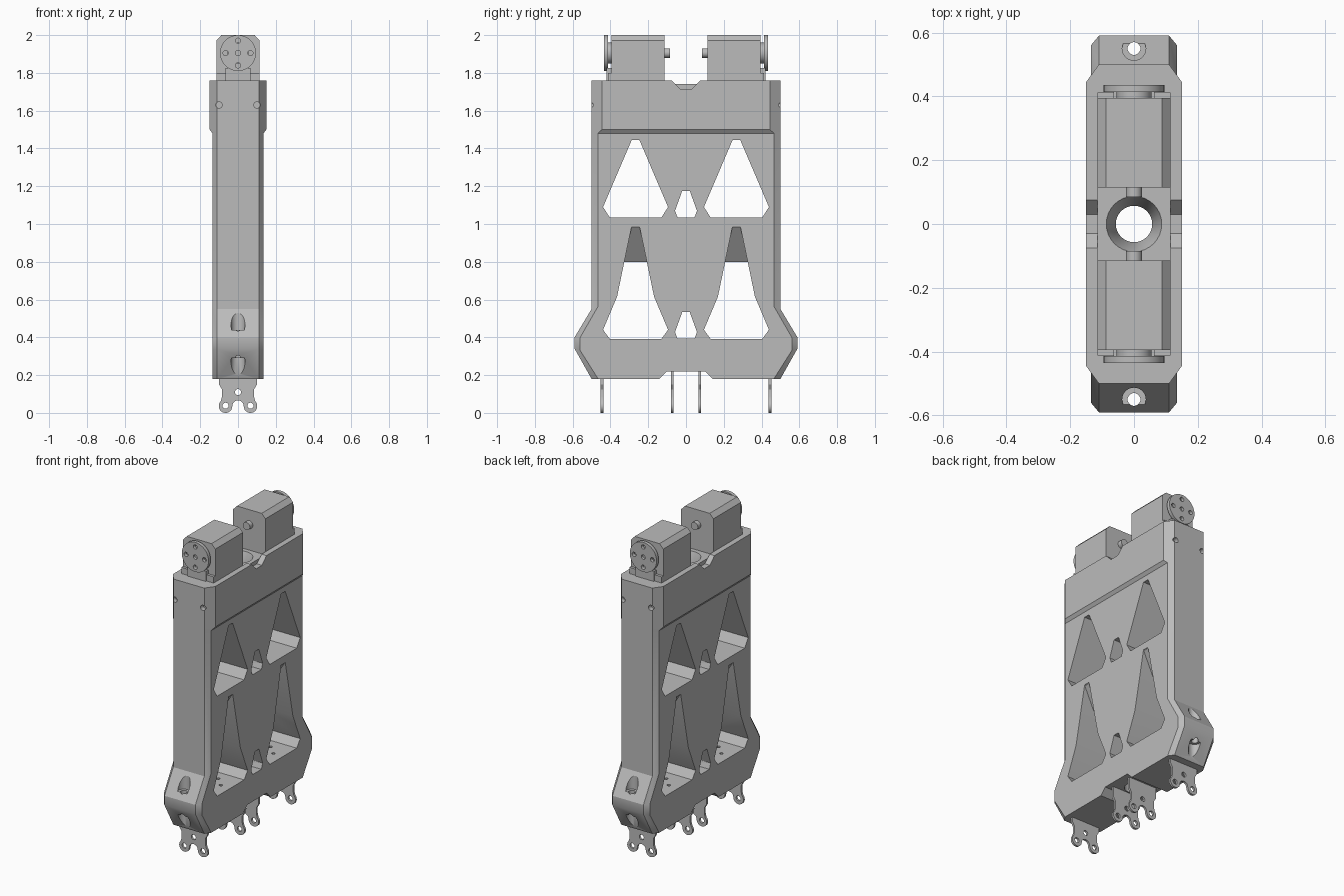
import bpy
import bmesh
from math import sin, cos, pi, radians
from mathutils import Vector

if "Cube" in bpy.data.objects:
    bpy.data.objects.remove(bpy.data.objects["Cube"], do_unlink=True)

grey = bpy.data.materials.new("plain grey")
grey.use_nodes = True
COLOUR = (0.5, 0.5, 0.5, 1)
grey.diffuse_color = COLOUR
grey.node_tree.nodes["Principled BSDF"].inputs["Base Color"].default_value = COLOUR


def loft(name, loops):
    """Skin equal-length loops of points and cap both ends."""
    bm = bmesh.new()
    rings = [[bm.verts.new(p) for p in loop] for loop in loops]
    n = len(rings[0])
    for a, b in zip(rings, rings[1:]):
        for i in range(n):
            j = (i + 1) % n
            bm.faces.new((a[i], a[j], b[j], b[i]))
    bm.faces.new(rings[0])
    bm.faces.new(rings[-1])
    bmesh.ops.recalc_face_normals(bm, faces=bm.faces)
    mesh = bpy.data.meshes.new(name)
    bm.to_mesh(mesh)
    bm.free()
    mesh.materials.append(grey)
    ob = bpy.data.objects.new(name, mesh)
    bpy.context.scene.collection.objects.link(ob)
    return ob


def place(axis, p, d):
    """Put a 2D profile point at distance d along an axis."""
    u, v = p
    return {"x": (d, u, v), "y": (u, d, v), "z": (u, v, d)}[axis]


def prism(name, pts, axis, a, b):
    return loft(name, [[place(axis, p, d) for p in pts] for d in (a, b)])


def box(name, x, y, z):
    return prism(name, [(x[0], y[0]), (x[1], y[0]), (x[1], y[1]), (x[0], y[1])], "z", *z)


def arc(c, r, a, b, n):
    steps = [radians(a + (b - a) * i / n) for i in range(n + 1)]
    return [(c[0] + r * cos(t), c[1] + r * sin(t)) for t in steps]


def rod(name, axis, c, r, a, b, r2=None, n=32):
    ends = ((a, r), (b, r if r2 is None else r2))
    return loft(name, [[place(axis, p, d) for p in arc(c, rad, 0, 360, n)[:-1]] for d, rad in ends])


def combine(ob, others, operation="DIFFERENCE"):
    """Apply each boolean in turn and remove the helper."""
    for other in others:
        mod = ob.modifiers.new("cut", "BOOLEAN")
        mod.operation, mod.solver, mod.object = operation, "EXACT", other
        bpy.context.view_layer.objects.active = ob
        bpy.ops.object.modifier_apply(modifier=mod.name)
        bpy.data.objects.remove(other, do_unlink=True)


def mirrored(half):
    """Complete a half outline by reflecting the first coordinate."""
    return half + [(-u, v) for u, v in reversed(half)]


def shift(pts, du):
    return [(u + du, v) for u, v in pts]


# Main frame: flared side outline with bevelled long edges
outer = mirrored([(0.10, 0.22), (0.14, 0.18), (0.50, 0.18), (0.59, 0.34),
                  (0.59, 0.40), (0.50, 0.55), (0.50, 1.49)])
inner = mirrored([(0.10, 0.22), (0.14, 0.18), (0.465, 0.18), (0.56, 0.33),
                  (0.56, 0.40), (0.465, 0.565), (0.465, 1.49)])
frame = loft("frame", [[(x, y, z) for y, z in pts] for x, pts in
                       ((-0.135, inner), (-0.11, outer), (0.11, outer), (0.135, inner))])


# Thicker collar around the top
def octagon(x, y):
    return mirrored([(0.11, -0.5), (x, -y), (x, y), (0.11, 0.5)])


narrow, wide = octagon(0.135, 0.465), octagon(0.15, 0.445)
collar = loft("collar", [[(x, y, z) for x, y in pts] for z, pts in
                         ((1.48, narrow), (1.50, wide), (1.76, wide))])
combine(frame, [collar], "UNION")

# Windows through the frame
upper = mirrored([(0.137, 1.035), (0.172, 1.09), (0.02, 1.445)])
lower = mirrored([(0.137, 0.392), (0.172, 0.44), (0.098, 0.615), (0.02, 0.99)])
small = mirrored([(0.045, 1.035), (0.058, 1.07), (0.02, 1.175)])
small_low = [(u, v - 0.642) for u, v in small]
cuts = [prism("cut", p, "x", -0.3, 0.3) for p in (small, small_low)]
for s in (-1, 1):
    cuts += [prism("cut", shift(p, s * 0.267), "x", -0.3, 0.3) for p in (upper, lower)]

# Central recess, funnel and bore
cuts += [box("cut", (-0.115, 0.115), (-0.115, 0.115), (1.74, 1.9)),
         rod("cut", "z", (0, 0), 0.057, 0.1, 1.9),
         rod("cut", "z", (0, 0), 0.057, 1.66, 1.78, 0.102)]
notch = mirrored([(0.03, 1.715), (0.075, 1.76), (0.075, 1.85)])
for s in (-1, 1):
    cuts.append(prism("cut", notch, "x", s * 0.114, s * 0.2))
    # Bolt holes with counterbores in the flares
    cuts += [rod("cut", "z", (0, s * 0.55), 0.02, 0.1, 0.7),
             rod("cut", "z", (0, s * 0.55), 0.037, 0.44, 0.7),
             rod("cut", "z", (0, s * 0.55), 0.037, 0.1, 0.29)]
    # Small screw holes in the collar ends
    cuts += [rod("cut", "y", (x, 1.63), 0.017, s * 0.47, s * 0.6, n=16) for x in (-0.1, 0.1)]
    # Screw pattern in the lower window floors
    for dx, dy in ((0, 0), (1, 0), (-1, 0), (0, 1), (0, -1)):
        c = (dx * 0.065, s * 0.267 + dy * 0.065)
        cuts.append(rod("cut", "z", c, 0.011, 0.36, 0.42, n=12))
combine(frame, cuts)

# Parts repeated at both ends
HORN = (0, 1.905)
parts = [frame]
for s, end in ((-1, "front"), (1, "back")):
    # Wedge under the top of each lower window
    wedge = [(-0.132, 1.0), (-0.132, 0.985), (0, 0.80), (0.132, 0.985), (0.132, 1.0)]
    y = s * 0.267
    gusset = prism(end + "_window_gusset", wedge, "y", y - 0.062, y + 0.062)
    combine(gusset, [prism("cut", shift(mirrored([(0.3, 0.7), (0.0613, 0.8), (0.0213, 0.985),
                                                 (0.0213, 1.1), (0.3, 1.1)])[:5], s * 0.267), "x", -0.3, 0.3),
                     prism("cut", shift([(-u, v) for u, v in ((0.3, 0.7), (0.0613, 0.8), (0.0213, 0.985),
                                                            (0.0213, 1.1), (0.3, 1.1))], s * 0.267), "x", -0.3, 0.3)])
    parts.append(gusset)

    # Motor body with bevelled top edges
    shape = mirrored([(0.115, 1.72), (0.115, 1.972), (0.088, 2.0)])
    parts.append(prism(end + "_motor", shape, "y", s * 0.115, s * 0.395))
    parts.append(rod(end + "_motor_pin", "y", HORN, 0.025, s * 0.085, s * 0.13))
    parts.append(rod(end + "_motor_hub", "y", HORN, 0.055, s * 0.38, s * 0.418))
    parts.append(box(end + "_motor_flange", (-0.115, 0.115), sorted((s * 0.385, s * 0.412)), (1.73, 1.80)))
    parts.append(box(end + "_motor_tab", (-0.065, 0.065), sorted((s * 0.385, s * 0.42)), (1.73, 1.825)))

    # Output disc with five screw holes
    disc = rod(end + "_output_disc", "y", HORN, 0.095, s * 0.413, s * 0.435, n=48)
    combine(disc, [rod("cut", "y", (dx * 0.065, HORN[1] + dz * 0.065), 0.014, s * 0.40, s * 0.45, n=16)
                   for dx, dz in ((0, 0), (1, 0), (-1, 0), (0, 1), (0, -1))])
    parts.append(disc)

    # Forked mounting plates below the frame
    half = [(0.1, 0.235), (0.1, 0.15), (0.085, 0.125), (0.085, 0.085)]
    half += arc((0.066, 0.036), 0.036, 45, -180, 14) + arc((0, 0.036), 0.030, 15, 80, 5)
    for y, where in ((0.445, "outer"), (0.072, "inner")):
        plate = prism(end + "_" + where + "_plate", mirrored(half), "y", s * (y - 0.007), s * (y + 0.007))
        combine(plate, [rod("cut", "y", c, 0.016, s * (y - 0.03), s * (y + 0.03), n=20)
                        for c in ((-0.066, 0.038), (0.066, 0.038), (0, 0.11))])
        parts.append(plate)

# Smooth the round surfaces and keep edges crisp
bpy.ops.object.select_all(action="DESELECT")
for ob in parts:
    ob.select_set(True)
bpy.context.view_layer.objects.active = frame
bpy.ops.object.shade_smooth_by_angle(angle=radians(30))
